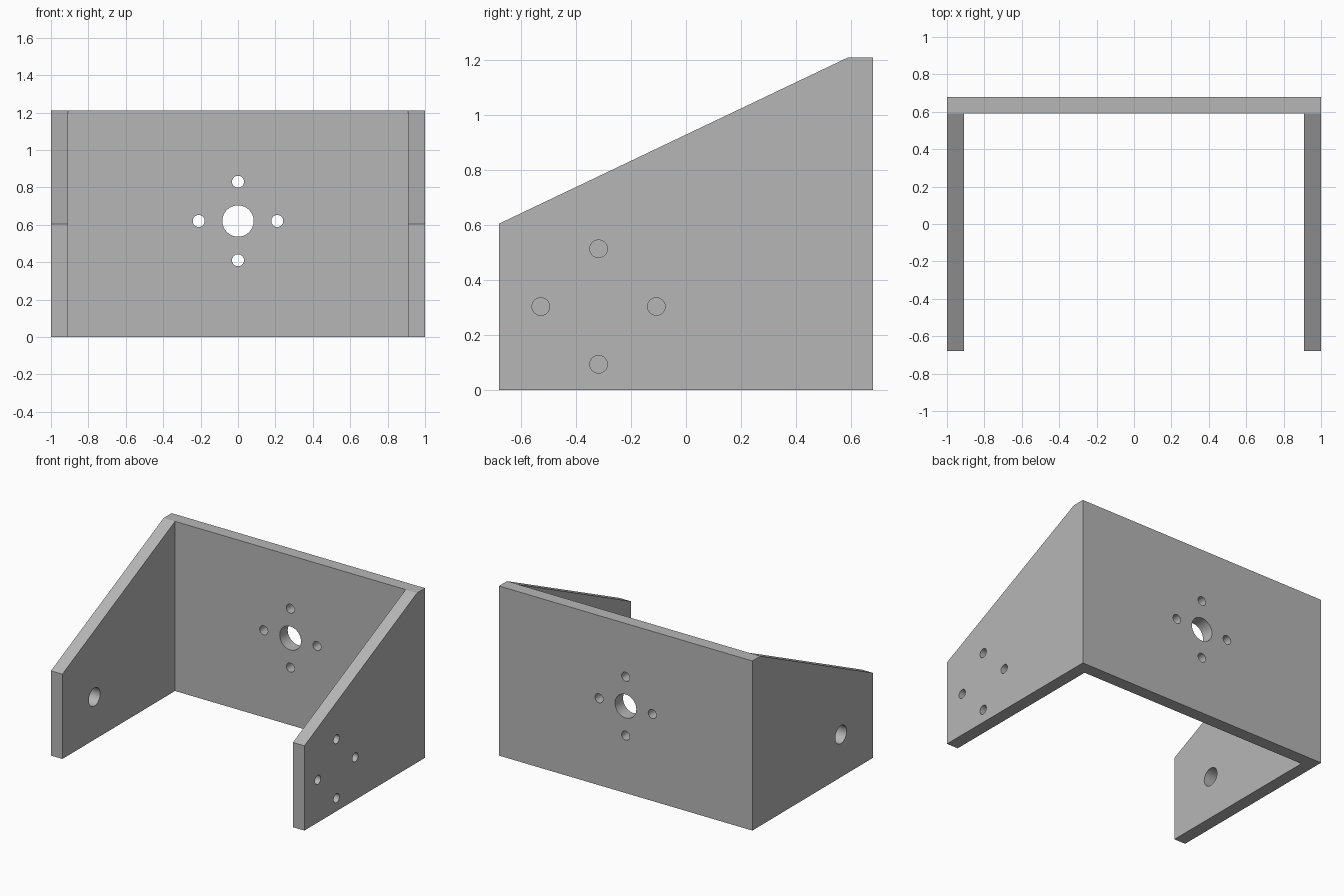
import bpy
import bmesh
import math
from mathutils import Vector

cube = bpy.data.objects.get("Cube")
if cube:
    bpy.data.objects.remove(cube, do_unlink=True)

WALL, HALF_X, HALF_Y, HEIGHT, FRONT_Z = 0.09, 1.0, 0.68, 1.21, 0.605
INNER_X, INNER_Y = HALF_X - WALL, HALF_Y - WALL
SPREAD, SMALL_R = 0.21, 0.032

grey = bpy.data.materials.new("plain grey")
grey.use_nodes = True
grey.diffuse_color = (0.47, 0.47, 0.47, 1)
grey.node_tree.nodes["Principled BSDF"].inputs["Base Color"].default_value = grey.diffuse_color


def extruded(name, outline, half_width):
    """Solid with a y-z outline, extruded along x about the centre."""
    bm = bmesh.new()
    face = bm.faces.new([bm.verts.new((-half_width, y, z)) for y, z in outline])
    moved = bmesh.ops.extrude_face_region(bm, geom=[face])["geom"]
    verts = [v for v in moved if isinstance(v, bmesh.types.BMVert)]
    bmesh.ops.translate(bm, verts=verts, vec=(2 * half_width, 0, 0))
    bmesh.ops.recalc_face_normals(bm, faces=bm.faces)
    mesh = bpy.data.meshes.new(name)
    bm.to_mesh(mesh)
    bm.free()
    mesh.materials.append(grey)
    obj = bpy.data.objects.new(name, mesh)
    bpy.context.collection.objects.link(obj)
    return obj


def cut(target, cutter):
    """Subtract the cutter and remove it."""
    cutter.hide_render = True
    mod = target.modifiers.new("cut", 'BOOLEAN')
    mod.operation = 'DIFFERENCE'
    mod.solver = 'EXACT'
    mod.object = cutter
    bpy.context.view_layer.objects.active = target
    bpy.ops.object.modifier_apply(modifier=mod.name)
    bpy.data.objects.remove(cutter, do_unlink=True)


def drill(target, centre, axis, radius):
    """Round hole through one wall."""
    bpy.ops.mesh.primitive_cylinder_add(vertices=32, radius=radius, depth=0.3, location=centre)
    tool = bpy.context.object
    tool.rotation_euler = Vector(axis).to_track_quat('Z', 'Y').to_euler()
    tool.data.materials.append(grey)
    bpy.context.view_layer.update()
    cut(target, tool)


def drill_ring(target, centre, axis, across):
    """Four small screw holes in a cross around a centre."""
    for direction in (Vector(across), Vector((0, 0, 1))):
        for sign in (-1, 1):
            drill(target, Vector(centre) + direction * sign * SPREAD, axis, SMALL_R)


# Sloped body, hollowed to leave a back wall and two side walls
bracket = extruded("bracket", [(-HALF_Y, 0), (HALF_Y, 0), (HALF_Y, HEIGHT),
                               (INNER_Y, HEIGHT), (-HALF_Y, FRONT_Z)], HALF_X)
cavity = extruded("cavity_cutter", [(-1, -1), (INNER_Y, -1), (INNER_Y, 2), (-1, 2)], INNER_X)
cut(bracket, cavity)

# Back wall: shaft hole and screw holes
back_centre = (0, HALF_Y - WALL / 2, 0.62)
drill(bracket, back_centre, (0, 1, 0), 0.084)
drill_ring(bracket, back_centre, (0, 1, 0), (1, 0, 0))

# Side walls: screw holes on one, a pivot hole on the other
side_x, side_y, side_z = HALF_X - WALL / 2, -0.318, 0.304
drill_ring(bracket, (side_x, side_y, side_z), (1, 0, 0), (0, 1, 0))
drill(bracket, (-side_x, side_y, side_z), (1, 0, 0), 0.064)

# Smooth hole walls, sharp plate edges
bpy.ops.object.select_all(action='DESELECT')
bracket.select_set(True)
bpy.context.view_layer.objects.active = bracket
bpy.ops.object.shade_smooth_by_angle(angle=math.radians(20))
